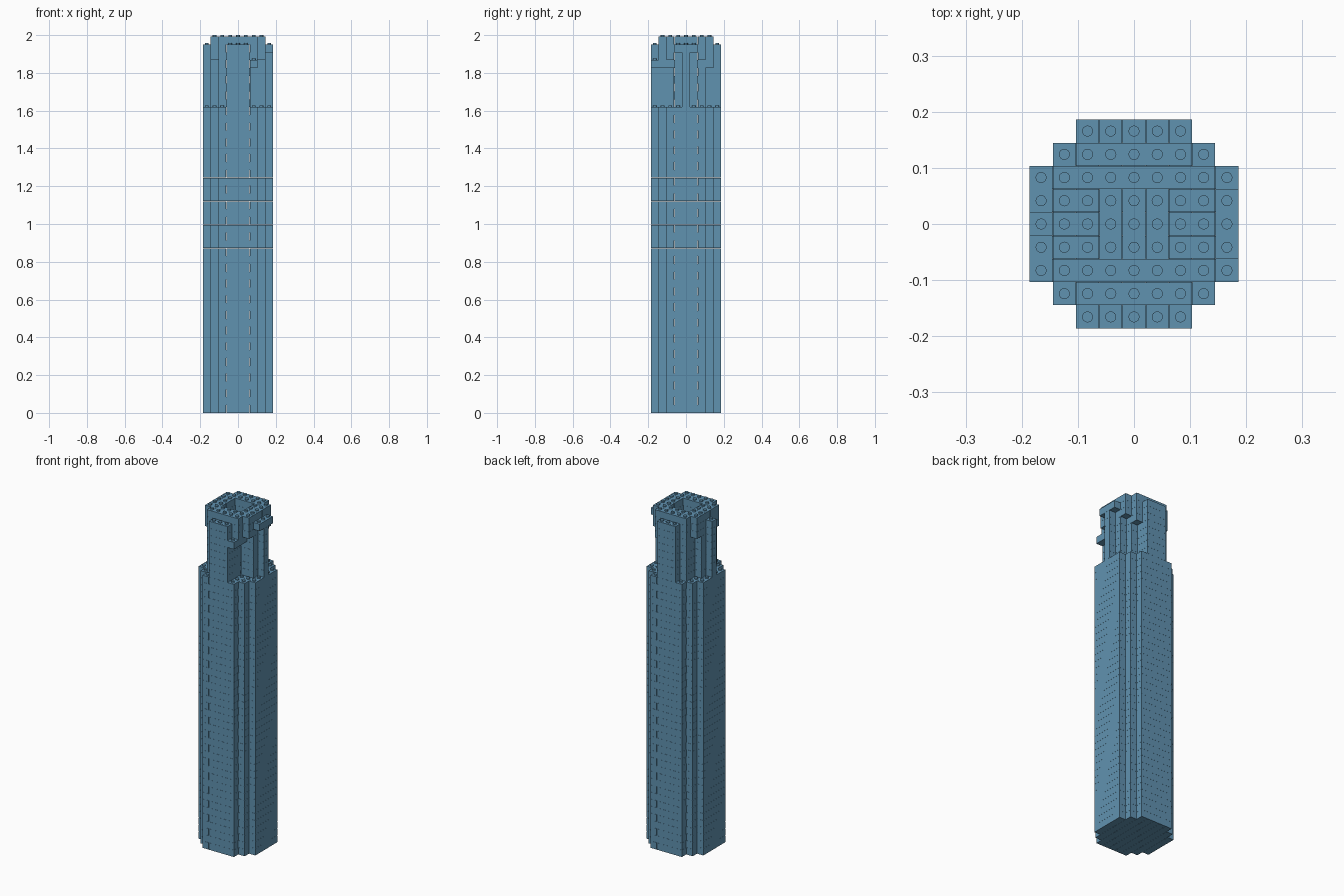
import bpy, bmesh
from mathutils import Matrix

cube = bpy.data.objects.get("Cube")
if cube:
    bpy.data.objects.remove(cube, do_unlink=True)

PITCH, HEIGHT, GAP = 0.0414, 0.0415, 0.0008
STUD_R, STUD_H = 0.0098, 0.008
SHAFT, TOP = 39, 48          # layers in the shaft, layers in all

blue = bpy.data.materials.new("slate blue")
blue.use_nodes = True
colour = (0.118, 0.287, 0.434, 1)
blue.diffuse_color = colour
blue.node_tree.nodes["Principled BSDF"].inputs["Base Color"].default_value = colour

GRID = [(x, y) for x in range(-4, 5) for y in range(-4, 5)]


def shaft_plan():
    # square plan with stepped corners
    return {(x, y) for x, y in GRID if abs(x) + abs(y) <= 6}


def crown_plan(layer):
    # hollow, deeply stepped plan with an open front corner
    cells = set()
    for x, y in GRID:
        ax, ay = abs(x), abs(y)
        if layer == TOP:
            inside = max(ax, ay) <= 3 and ax + ay <= 5
        else:
            inside = ((ay == 4 and ax <= 1) or (ay == 3 and ax <= 1)
                      or (ax <= 2 and ay <= 2) or (ax == 3 and ay <= 1)
                      or (ax == 4 and ay == 0) or (x == -2 and ay == 3))
            if layer >= 45 and ax == 2 and ay == 3:
                inside = True
            if layer >= 46 and ax == 3 and ay == 2:
                inside = True
            if layer < 45 and (x, y) == (2, -2):
                inside = False
        if inside and not (ax <= 1 and ay <= 1):
            cells.add((x, y))
    if layer == 45:
        cells.add((2, -4))               # small ledge
    if layer == TOP - 1:
        cells |= {(4, -1), (4, 1)}       # side bracket
    return cells


def runs(cells, axis):
    # group cells into straight bricks along one axis
    left = set(cells)
    step = (1, 0) if axis == 0 else (0, 1)
    for cell in sorted(cells):
        if cell not in left:
            continue
        run = [cell]
        left.discard(cell)
        nxt = (cell[0] + step[0], cell[1] + step[1])
        while nxt in left:
            run.append(nxt)
            left.discard(nxt)
            nxt = (nxt[0] + step[0], nxt[1] + step[1])
        yield run[0], run[-1]


def add_brick(bm, first, last, layer):
    size = [(last[i] - first[i] + 1) * PITCH - GAP for i in (0, 1)]
    centre = [(last[i] + first[i]) / 2 * PITCH for i in (0, 1)]
    place = Matrix.Translation((*centre, (layer - 0.5) * HEIGHT))
    scale = Matrix.Diagonal((*size, HEIGHT - GAP / 2, 1))
    bmesh.ops.create_cube(bm, size=1, matrix=place @ scale)


def add_stud(bm, cell, layer):
    place = Matrix.Translation((cell[0] * PITCH, cell[1] * PITCH,
                                layer * HEIGHT + STUD_H / 2))
    bmesh.ops.create_cone(bm, cap_ends=True, segments=16, radius1=STUD_R,
                          radius2=STUD_R, depth=STUD_H, matrix=place)


def finish(bm, name):
    mesh = bpy.data.meshes.new(name)
    bm.to_mesh(mesh)
    bm.free()
    mesh.materials.append(blue)
    bpy.context.collection.objects.link(bpy.data.objects.new(name, mesh))


plans = {n: shaft_plan() if n <= SHAFT else crown_plan(n)
         for n in range(1, TOP + 1)}

# bricks of the shaft and crown, laid crosswise in turn
for name, layers in (("tower_shaft", range(1, SHAFT + 1)),
                     ("tower_crown", range(SHAFT + 1, TOP + 1))):
    bm = bmesh.new()
    for layer in layers:
        for first, last in runs(plans[layer], layer % 2):
            add_brick(bm, first, last, layer)
    finish(bm, name)

# studs wherever a brick is open above
bm = bmesh.new()
for layer, cells in plans.items():
    for cell in sorted(cells - plans.get(layer + 1, set())):
        add_stud(bm, cell, layer)
finish(bm, "studs")
